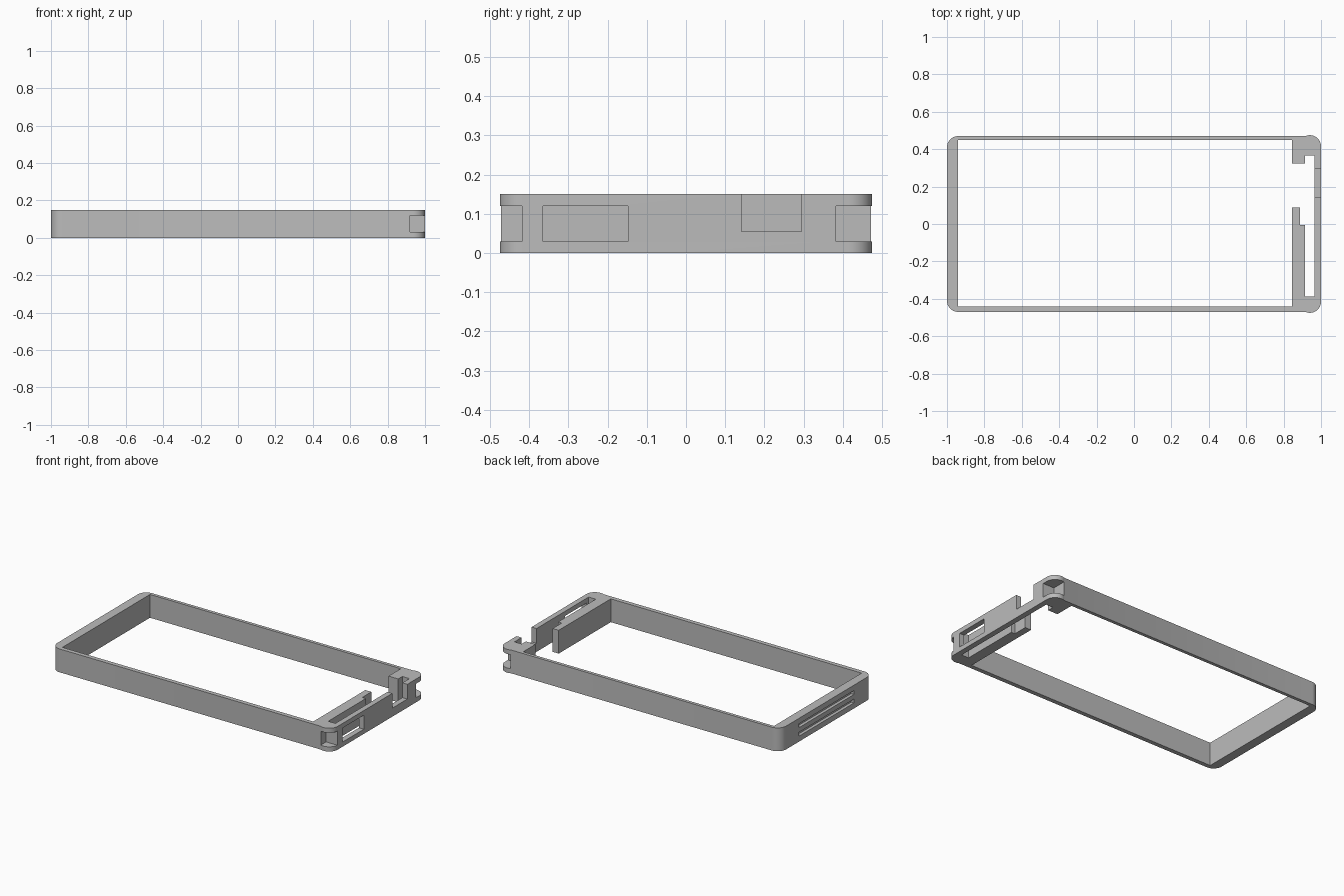
import bpy
import bmesh
from math import cos, sin, pi

cube = bpy.data.objects.get("Cube")
if cube:
    bpy.data.objects.remove(cube)

HEIGHT = 0.15
HALF_W = 0.47
RADIUS = 0.06

grey = bpy.data.materials.new("light grey plastic")
grey.use_nodes = True
colour = (0.5, 0.5, 0.5, 1)
grey.diffuse_color = colour
grey.node_tree.nodes["Principled BSDF"].inputs["Base Color"].default_value = colour


def prism(name, outline, z0, z1):
    """Extrude a plan outline from z0 to z1."""
    bm = bmesh.new()
    face = bm.faces.new([bm.verts.new((x, y, z0)) for x, y in outline])
    top = bmesh.ops.extrude_face_region(bm, geom=[face])["geom"]
    for v in top:
        if isinstance(v, bmesh.types.BMVert):
            v.co.z = z1
    bmesh.ops.recalc_face_normals(bm, faces=bm.faces)
    mesh = bpy.data.meshes.new(name)
    bm.to_mesh(mesh)
    bm.free()
    mesh.materials.append(grey)
    obj = bpy.data.objects.new(name, mesh)
    bpy.context.collection.objects.link(obj)
    return obj


def arc(cx, cy, start, end, steps=16):
    return [(cx + RADIUS * cos(start + (end - start) * i / steps),
             cy + RADIUS * sin(start + (end - start) * i / steps))
            for i in range(steps + 1)]


# Outer plan: plain rounded left corners, slightly bulging right corners
c_left, c_right = HALF_W - RADIUS, 0.415
bulge = 0.59
outline = (arc(-0.94, c_left, pi / 2, pi)
           + arc(-0.94, -c_left, pi, pi * 1.5)
           + arc(0.94, -c_right, -pi / 2 - bulge * 0.7, 0)
           + arc(0.94, c_right, 0, pi / 2 + bulge * 0.7))
frame = prism("frame", outline, 0, HEIGHT)

# Openings as (x0, x1, y0, y1, z0, z1)
LOW, HIGH = -0.1, 0.3
cuts = {
    "main_opening": (-0.941, 0.845, -0.442, 0.449, LOW, HIGH),
    "side_gap": (0.8, 0.965, 0.088, 0.324, LOW, HIGH),
    "end_slot": (0.914, 0.965, -0.388, 0.366, LOW, HIGH),
    "bar_step": (0.888, 0.93, -0.005, 0.12, LOW, HIGH),
    "wall_notch": (0.94, 1.1, 0.142, 0.294, 0.055, HIGH),
    "wall_window": (0.94, 1.1, -0.365, -0.148, 0.03, 0.12),
    "front_corner_pocket": (0.92, 1.1, -0.6, -0.418, 0.03, 0.12),
    "back_corner_pocket": (0.92, 1.1, 0.382, 0.6, 0.03, 0.12),
    "lower_groove": (-1.1, -0.98, -0.28, 0.28, 0.035, 0.06),
    "upper_groove": (-1.1, -0.98, -0.28, 0.28, 0.09, 0.115),
}

bpy.context.view_layer.objects.active = frame
for name, (x0, x1, y0, y1, z0, z1) in cuts.items():
    cutter = prism(name, [(x0, y0), (x1, y0), (x1, y1), (x0, y1)], z0, z1)
    cutter.hide_render = True
    mod = frame.modifiers.new(name, 'BOOLEAN')
    mod.operation = 'DIFFERENCE'
    mod.solver = 'EXACT'
    mod.object = cutter
    bpy.ops.object.modifier_apply(modifier=name)
    bpy.data.objects.remove(cutter)

# Smooth rounded corners, crisp edges elsewhere
for obj in bpy.context.selected_objects:
    obj.select_set(False)
frame.select_set(True)
bpy.ops.object.shade_smooth_by_angle(angle=0.4)
